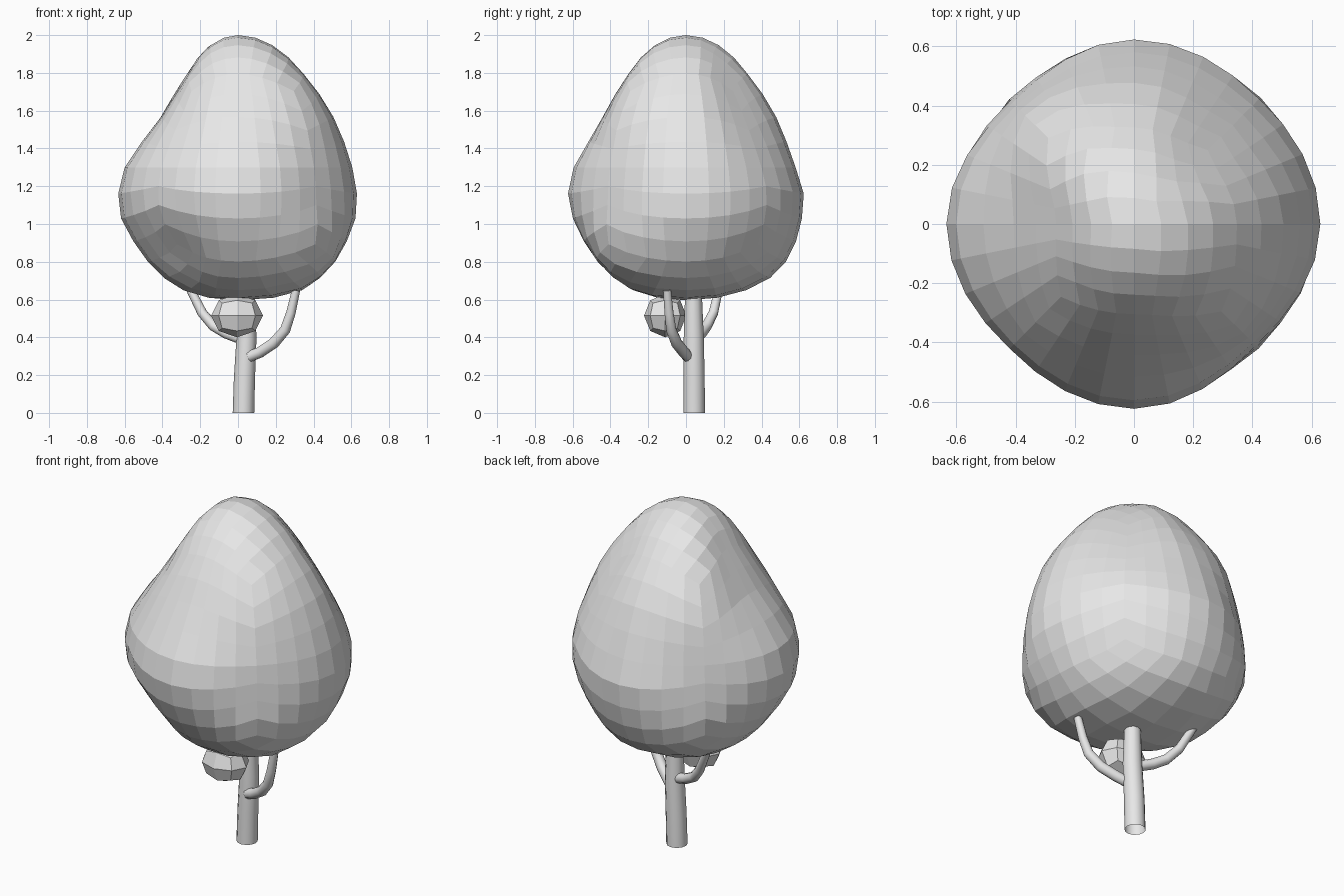
import bpy, bmesh, math
from mathutils import Vector

if "Cube" in bpy.data.objects:
    bpy.data.objects.remove(bpy.data.objects["Cube"], do_unlink=True)

grey = bpy.data.materials.new("pale_grey")
grey.use_nodes = True
COLOUR = (0.8, 0.8, 0.8, 1)
grey.diffuse_color = COLOUR
grey.node_tree.nodes["Principled BSDF"].inputs["Base Color"].default_value = COLOUR


def make_object(name, bm, smooth=False):
    bmesh.ops.recalc_face_normals(bm, faces=bm.faces)
    for face in bm.faces:
        face.smooth = smooth and len(face.verts) == 4
    mesh = bpy.data.meshes.new(name)
    bm.to_mesh(mesh)
    bm.free()
    mesh.materials.append(grey)
    obj = bpy.data.objects.new(name, mesh)
    bpy.context.collection.objects.link(obj)
    return obj


def quad_sphere(cuts):
    """Unit sphere made of a gridded cube, with evenly spread quads."""
    bm = bmesh.new()
    bmesh.ops.create_cube(bm, size=2)
    bmesh.ops.subdivide_edges(bm, edges=bm.edges[:], cuts=cuts, use_grid_fill=True)
    for v in bm.verts:
        v.co = Vector([math.tan(c * math.pi / 4) for c in v.co]).normalized()
    return bm


def tube(name, path, sides, caps):
    """Sweep a ring along (x, y, z, radius) points."""
    bm = bmesh.new()
    points = [Vector(p[:3]) for p in path]
    rings = []
    for i, (p, row) in enumerate(zip(points, path)):
        tangent = points[min(i + 1, len(path) - 1)] - points[max(i - 1, 0)]
        if i == 0 and not caps:
            tangent = Vector((0, 0, 1))
        turn = Vector((0, 0, 1)).rotation_difference(tangent.normalized())
        ring = []
        for k in range(sides):
            a = math.tau * k / sides
            ring.append(bm.verts.new(p + turn @ Vector((math.cos(a), math.sin(a), 0)) * row[3]))
        rings.append(ring)
    for low, high in zip(rings, rings[1:]):
        for k in range(sides):
            n = (k + 1) % sides
            bm.faces.new((low[k], low[n], high[n], high[k]))
    if caps:
        bm.faces.new(rings[0])
        bm.faces.new(rings[-1])
    return make_object(name, bm, smooth=True)


# Crown: lopsided quad sphere; rows are height, then reach to -x, +x, -y, +y
REACH = [
    (0.60, 0.80, 0.98, 0.77, 0.85),
    (0.70, 0.71, 0.79, 0.69, 0.81),
    (0.85, 0.66, 0.70, 0.65, 0.72),
    (1.00, 0.675, 0.68, 0.65, 0.67),
    (1.15, 0.65, 0.645, 0.64, 0.64),
    (1.30, 0.60, 0.605, 0.595, 0.58),
    (1.40, 0.54, 0.58, 0.54, 0.55),
    (1.60, 0.42, 0.54, 0.465, 0.51),
    (1.80, 0.37, 0.49, 0.43, 0.46),
    (2.00, 0.38, 0.47, 0.43, 0.45),
]
# Extra reach of the diagonal directions by (x > 0, y > 0): above, middle, below
DIAGONAL = {
    (True, True): (-0.10, -0.035, -0.03),
    (False, False): (0.06, -0.045, -0.14),
    (True, False): (0.13, -0.065, 0.17),
    (False, True): (0.21, -0.065, 0.14),
}


def reach_at(z):
    for a, b in zip(REACH, REACH[1:]):
        if z <= b[0]:
            t = max(0, (z - a[0]) / (b[0] - a[0]))
            return [p + (q - p) * t for p, q in zip(a[1:], b[1:])]
    return REACH[-1][1:]


def ramp(t):
    t = min(1, max(0, t))
    return t * t * (3 - 2 * t)


bm = quad_sphere(7)
for v in bm.verts:
    x, y, h = v.co
    z = 1.298 + 0.702 * h
    left, right, front, back = reach_at(z)
    flat = max(x * x + y * y, 1e-9)
    r = ((right if x > 0 else left) * x * x + (back if y > 0 else front) * y * y) / flat
    above, middle, below = DIAGONAL[x > 0, y > 0]
    gain = middle + above * ramp((z - 1.2) / 0.5) + below * ramp((1.15 - z) / 0.4)
    r *= 1 + gain * (2 * x * y / flat) ** 2
    v.co = (x * r, y * r, z)
make_object("crown", bm)

# Small leaf clump under the crown
bm = quad_sphere(1)
for v in bm.verts:
    v.co = Vector((-0.005, -0.11, 0.515)) + Vector((v.co.x * 0.137, v.co.y * 0.112, v.co.z * 0.115))
make_object("leaf_clump", bm)

# Trunk, open at the foot, and two branches
tube("trunk", [(0.029, 0.043, 0, 0.057), (0.034, 0.043, 0.18, 0.056),
               (0.045, 0.041, 0.4, 0.053), (0.042, 0.039, 0.75, 0.04)], 12, False)
tube("left_branch", [(0.06, 0.01, 0.298, 0.03), (0.115, -0.01, 0.32, 0.03),
                     (0.19, -0.05, 0.37, 0.03), (0.25, -0.078, 0.44, 0.028),
                     (0.28, -0.09, 0.53, 0.025), (0.307, -0.1, 0.65, 0.022)], 10, True)
tube("right_branch", [(0.02, 0.05, 0.39, 0.029), (-0.06, 0.08, 0.42, 0.029),
                      (-0.13, 0.11, 0.46, 0.028), (-0.19, 0.145, 0.53, 0.026),
                      (-0.265, 0.18, 0.68, 0.022)], 10, True)
